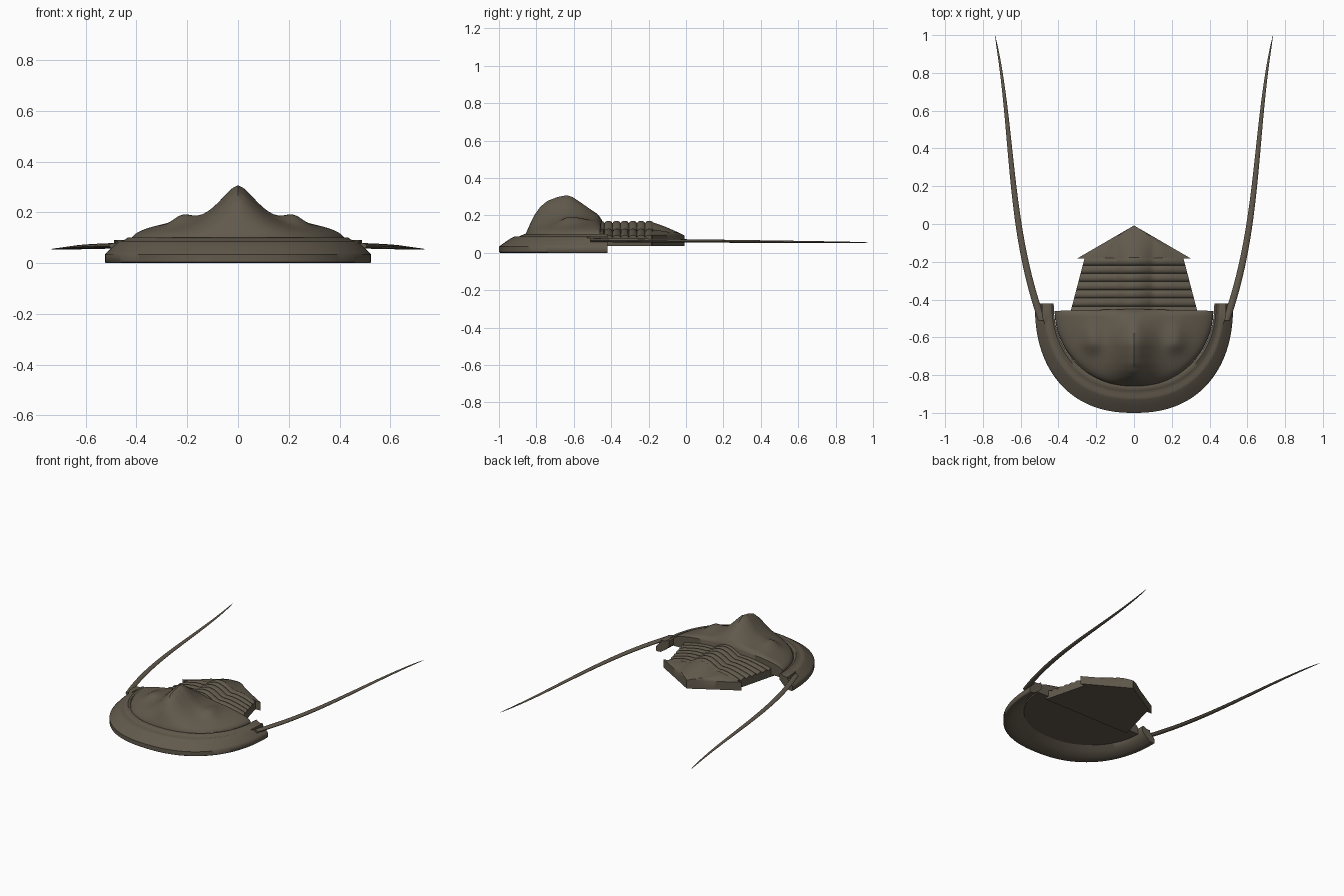
import bpy, bmesh, math
from math import sin, cos, pi, sqrt, exp

cube = bpy.data.objects.get("Cube")
if cube:
    bpy.data.objects.remove(cube)

COLOR = (0.12, 0.10, 0.072, 1)
mat = bpy.data.materials.new("dark olive brown")
mat.use_nodes = True
mat.diffuse_color = COLOR
bsdf = mat.node_tree.nodes["Principled BSDF"]
bsdf.inputs["Base Color"].default_value = COLOR
bsdf.inputs["Roughness"].default_value = 0.8


def finish(name, bm, angle=35):
    bmesh.ops.remove_doubles(bm, verts=bm.verts, dist=0.0004)
    bmesh.ops.recalc_face_normals(bm, faces=bm.faces)
    mesh = bpy.data.meshes.new(name)
    bm.to_mesh(mesh)
    bm.free()
    mesh.materials.append(mat)
    obj = bpy.data.objects.new(name, mesh)
    bpy.context.collection.objects.link(obj)
    bpy.ops.object.select_all(action="DESELECT")
    obj.select_set(True)
    bpy.context.view_layer.objects.active = obj
    bpy.ops.object.shade_smooth_by_angle(angle=math.radians(angle))


def loft(name, rings, angle=35):
    """Skin closed rings of equal length and cap both ends."""
    bm = bmesh.new()
    rows = [[bm.verts.new(p) for p in ring] for ring in rings]
    n = len(rows[0])
    for a, b in zip(rows, rows[1:]):
        for i in range(n):
            j = (i + 1) % n
            bm.faces.new((a[i], a[j], b[j], b[i]))
    bm.faces.new(rows[0])
    bm.faces.new(rows[-1])
    finish(name, bm, angle)


def slab(name, surface, nu, nv, base, angle=35):
    """Relief surface(u, v) with walls down to a flat base."""
    bm = bmesh.new()
    g = [[bm.verts.new(surface(-1 + 2 * i / nu, j / nv)) for i in range(nu + 1)]
         for j in range(nv + 1)]
    for j in range(nv):
        for i in range(nu):
            bm.faces.new((g[j][i], g[j][i + 1], g[j + 1][i + 1], g[j + 1][i]))
    bmesh.ops.remove_doubles(bm, verts=bm.verts, dist=0.0004)
    rim = [e for e in bm.edges if e.is_boundary]
    new = bmesh.ops.extrude_edge_only(bm, edges=rim)["geom"]
    for v in new:
        if isinstance(v, bmesh.types.BMVert):
            v.co.z = base
    bmesh.ops.holes_fill(bm, edges=[e for e in bm.edges if e.is_boundary], sides=0)
    finish(name, bm, angle)


def interp(points, t):
    for (a, p), (b, q) in zip(points, points[1:]):
        if t <= b:
            return p + (q - p) * max(0, t - a) / (b - a)
    return points[-1][1]


# Head shield: half disc with cheeks, eye ridges and a tall central lobe
CREST = [(-0.86, 0.095), (-0.84, 0.14), (-0.815, 0.195), (-0.78, 0.245), (-0.74, 0.278),
         (-0.69, 0.297), (-0.64, 0.308), (-0.61, 0.3), (-0.56, 0.267), (-0.51, 0.232),
         (-0.47, 0.205), (-0.45, 0.175)]


def head(u, v):
    a = u * pi / 2
    x = 0.42 * sin(a)
    y = -0.45 - 0.41 * cos(a) * v ** 1.3 - 0.01 * abs(sin(a))
    back = min(1, (-0.45 - y) / 0.04)
    roll = 0.55 + 0.45 * sqrt(1 - (1 - back) ** 2)

    def cheek(px):
        r2 = (px / 0.42) ** 2 + ((y + 0.45) / 0.41) ** 2
        return 0.093 + 0.085 * roll * sqrt(max(0, 1 - r2))
    lobe = max(0, interp(CREST, y) - cheek(0)) * exp(-(abs(x) / 0.102) ** 1.6)
    reach = 0.1 if y > -0.63 else 0.05
    eye = 0.03 * roll * exp(-((abs(x) - 0.22) / 0.05) ** 2 - ((y + 0.63) / reach) ** 2)
    return x, y, cheek(x) + lobe + eye


slab("head_shield", head, 64, 44, 0.05)


# Three-lobed body section shared by the thorax and the tail
def section(x, w):
    axis = 0.042 * max(0, cos(min(abs(x) / 0.1, 1) * pi / 2))
    pleura = 0.125 - 0.035 * max(0, (abs(x) - 0.14) / max(w - 0.14, 0.05)) ** 1.5
    return pleura + axis


RIBS = 7


def thorax(u, v):
    w = 0.34 - 0.08 * v
    rib = 0.013 * sqrt(abs(sin(pi * RIBS * v))) - 0.009
    return u * w, -0.48 + 0.305 * v, section(u * w, w) + rib


slab("thorax", thorax, 40, RIBS * 8, 0.036, 40)


# Triangular tail plate with overhanging corners
def tail(u, v):
    x = u * (0.3 * (1 - v) + 0.0001)
    y = -0.182 + 0.174 * v - 0.015 * (1 - v) * (1 - abs(u))
    full = section(x, 0.3)
    edge = max(v ** 1.25, abs(u) ** 4)
    return x, y, full + (0.093 - full) * edge


slab("tail_plate", tail, 36, 20, 0.036)

# Horseshoe brim: profile as (fraction from inner to outer edge, height)
PROFILE = [(0, 0.094), (0.1, 0.1), (0.22, 0.092), (0.34, 0.084), (0.45, 0.087), (0.55, 0.08),
           (0.75, 0.06), (0.92, 0.042), (1, 0.033), (1, 0.004), (0.96, 0),
           (0.65, 0.002), (0.3, 0.025), (0, 0.055)]


def fuller(c, power):
    return math.copysign(abs(c) ** (2 / power), c)


rings = []
for k in range(81):
    t = pi + pi * k / 80
    ring = []
    for f, z in PROFILE:
        rx, ry, power = 0.425 + 0.1 * f, 0.43 + 0.15 * f, 2.2 + 0.1 * f
        ring.append((rx * fuller(cos(t), power), -0.42 + ry * fuller(sin(t), power), z))
    rings.append(ring)
loft("brim", rings, 50)

# Long tapering cheek spines and the sockets that hold them
for side, label in ((1, "left"), (-1, "right")):
    rings = []
    for k in range(33):
        s = k / 32
        x = 0.488 + 0.247 * (2.19 * s - 2.59 * s * s + 1.4 * s ** 3)
        y, z = -0.51 + 1.505 * s, 0.068 - 0.013 * s
        w = 0.02 * max(1 - s, 0.002) ** 0.5
        rings.append([(side * (x + w * cos(a)), y, z + 0.55 * w * sin(a))
                      for a in (i * pi / 4 for i in range(8))])
    loft(label + "_spine", rings, 60)

    rings = []
    for y, w, top in ((-0.53, 0.004, 0.083), (-0.50, 0.016, 0.09),
                      (-0.45, 0.02, 0.09), (-0.42, 0.018, 0.086)):
        x = 0.468
        rings.append([(side * (x - w), y, 0.04), (side * (x + w), y, 0.04),
                      (side * (x + w), y, top), (side * (x - w), y, top)])
    loft(label + "_spine_socket", rings)
